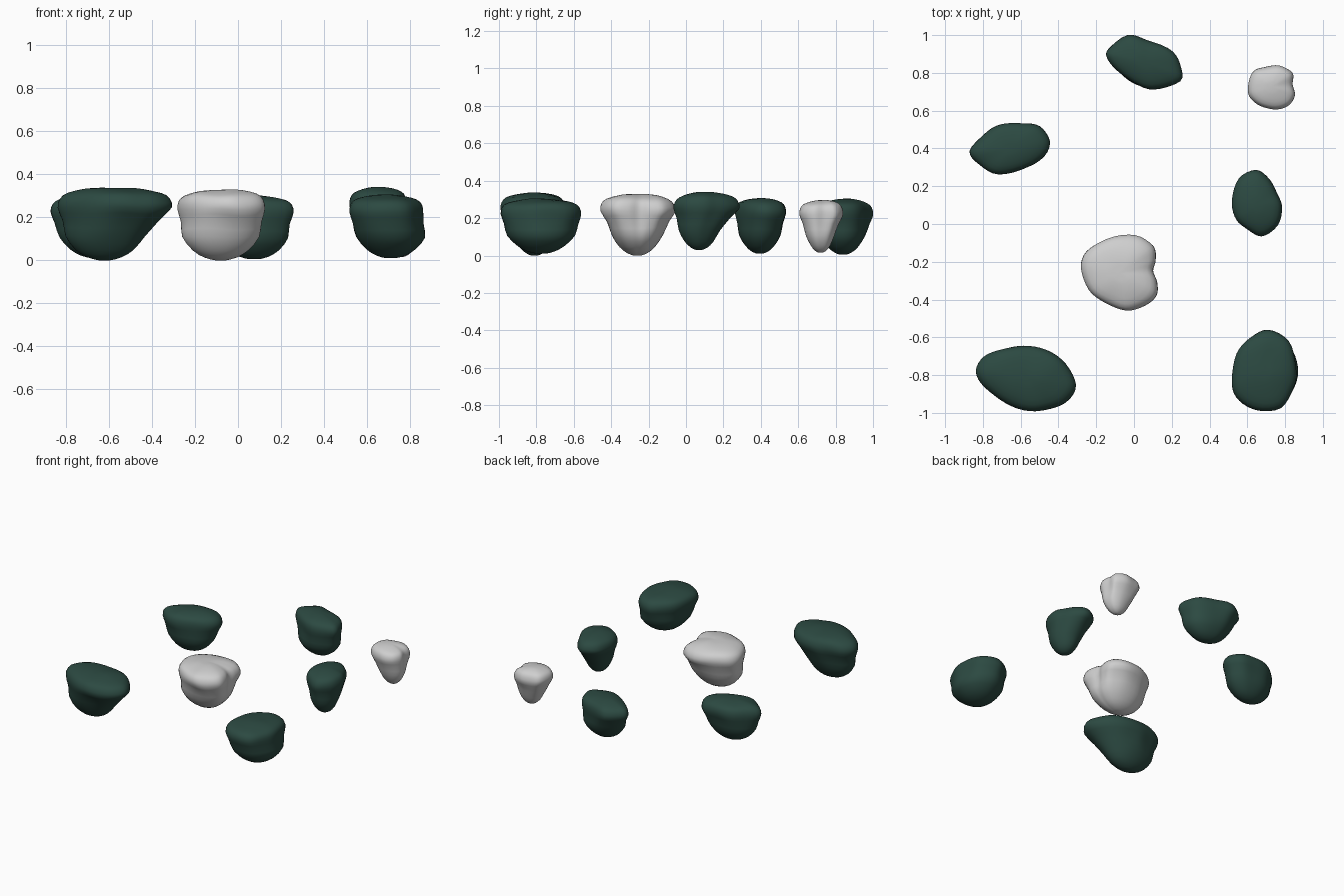
import bpy, bmesh, math
from mathutils import Vector, noise

if "Cube" in bpy.data.objects:
    bpy.data.objects.remove(bpy.data.objects["Cube"])


def material(name, rgb):
    m = bpy.data.materials.new(name)
    m.diffuse_color = (*rgb, 1)
    m.use_nodes = True
    m.node_tree.nodes["Principled BSDF"].inputs["Base Color"].default_value = m.diffuse_color
    return m


green = material("dark green stone", (0.025, 0.068, 0.054))
white = material("pale grey stone", (0.62, 0.62, 0.62))


def spline(pts, steps, closed):
    """Smooth curve passing through all the points."""
    n, out = len(pts), []
    get = (lambda i: pts[i % n]) if closed else (lambda i: pts[max(0, min(n - 1, i))])
    for i in range(n if closed else n - 1):
        a, b, c, d = (Vector(get(i + k)) for k in (-1, 0, 1, 2))
        for s in range(steps):
            t = s / steps
            out.append(0.5 * (2 * b + (c - a) * t + (2 * a - 5 * b + 4 * c - d) * t * t
                              + (3 * b - a - 3 * c + d) * t ** 3))
    if not closed:
        out.append(Vector(pts[-1]))
    return out


def rock(name, mat, outline, base, fullness, z0, z1, rough):
    """Stone from a plan outline, domed on top, tapering to an off-centre foot."""
    ring = spline(outline, 4, True)
    xs, ys = [p.x for p in ring], [p.y for p in ring]
    mid = Vector(((min(xs) + max(xs)) / 2, (min(ys) + max(ys)) / 2))
    half = Vector(((max(xs) - min(xs)) / 2, (max(ys) - min(ys)) / 2))
    ring = [p - mid for p in ring]
    rad = [math.hypot(p.x / half.x, p.y / half.y) for p in ring]
    mean = sum(rad) / len(rad)
    base = Vector(base)
    fx, fy = fullness
    # height, x scale, y scale, from foot to crown
    keys = [(0.0, 0.15 * fx, 0.15 * fy), (0.04, 0.42 * fx, 0.4 * fy),
            (0.14, 0.72 * fx, 0.69 * fy), (0.33, fx, fy),
            (0.55, 0.5 + 0.5 * fx, 0.5 + 0.5 * fy), (0.72, 1, 1),
            (0.85, 0.96, 0.96), (0.93, 0.81, 0.81), (0.98, 0.5, 0.5), (1.0, 0.2, 0.2)]
    bm = bmesh.new()

    def point(c, h):
        p = Vector((c.x, c.y, z0 + (z1 - z0) * h))
        p += noise.noise_vector(p * 7) * rough * min(1, h * 2)
        p.z = max(p.z, 0)
        return bm.verts.new(p)

    loops = []
    for h, sx, sy in spline(keys, 2, False):
        w = min(1, max(0, (h - 0.3) / 0.42))
        c = base.lerp(mid, w)
        even = 0.7 * (1 - w)      # the outline evens out towards the foot
        loop = []
        for p, r in zip(ring, rad):
            q = p * (1 + (mean / r - 1) * even)
            loop.append(point(Vector((c.x + q.x * sx, c.y + q.y * sy)), h))
        loops.append(loop)
    n = len(ring)
    for a, b in zip(loops, loops[1:]):
        for i in range(n):
            bm.faces.new((a[i], a[(i + 1) % n], b[(i + 1) % n], b[i]))
    # close foot and crown
    for lp, c, h in ((loops[0], base, 0), (loops[-1], mid, 1)):
        v = point(c, h)
        for i in range(n):
            bm.faces.new((lp[i], lp[(i + 1) % n], v))
    bmesh.ops.recalc_face_normals(bm, faces=bm.faces)
    for f in bm.faces:
        f.smooth = True
    me = bpy.data.meshes.new(name)
    bm.to_mesh(me)
    bm.free()
    me.materials.append(mat)
    bpy.context.collection.objects.link(bpy.data.objects.new(name, me))


# Dark green stones
rock("back_green_stone", green,
     [(-.135, .925), (-.035, 1.0), (.08, .972), (.2, .914), (.248, .835), (.246, .758),
      (.103, .713), (.003, .745), (-.092, .81), (-.14, .872)],
     (.075, .84), (.84, .86), .005, .3, .006)
rock("left_green_stone", green,
     [(-.868, .386), (-.79, .476), (-.705, .524), (-.6, .532), (-.5, .518), (-.447, .44),
      (-.473, .36), (-.558, .301), (-.72, .264), (-.817, .312)],
     (-.66, .395), (.8, .84), .01, .305, .006)
rock("right_green_stone", green,
     [(.52, .132), (.558, .243), (.642, .285), (.716, .238), (.758, .163), (.785, .09),
      (.758, -.01), (.674, -.069), (.584, -.016), (.537, .042)],
     (.66, .07), (.74, .64), .03, .338, .007)
rock("front_left_green_stone", green,
     [(-.838, -.776), (-.79, -.702), (-.69, -.66), (-.584, -.642), (-.462, -.665), (-.362, -.74),
      (-.309, -.851), (-.351, -.935), (-.436, -.975), (-.552, -.99), (-.68, -.945),
      (-.795, -.866)],
     (-.62, -.81), (.72, .68), 0, .338, .007)
rock("front_right_green_stone", green,
     [(.515, -.845), (.542, -.687), (.62, -.597), (.71, -.56), (.816, -.618), (.859, -.756),
      (.846, -.865), (.774, -.972), (.652, -.982), (.558, -.935)],
     (.71, -.775), (.92, .85), .01, .303, .006)

# Pale stones
rock("centre_pale_stone", white,
     [(-.283, -.232), (-.251, -.143), (-.14, -.079), (.003, -.06), (.1, -.11),
      (.116, -.19), (.105, -.25), (.124, -.307), (.116, -.38), (.056, -.435), (-.04, -.458),
      (-.156, -.423), (-.24, -.349)],
     (-.08, -.26), (.88, .68), 0, .328, .01)
rock("small_pale_stone", white,
     [(.608, .745), (.632, .805), (.69, .828), (.769, .843), (.835, .805), (.836, .735),
      (.852, .677), (.82, .626), (.753, .606), (.674, .626), (.614, .68)],
     (.755, .72), (.74, .64), .015, .298, .009)
